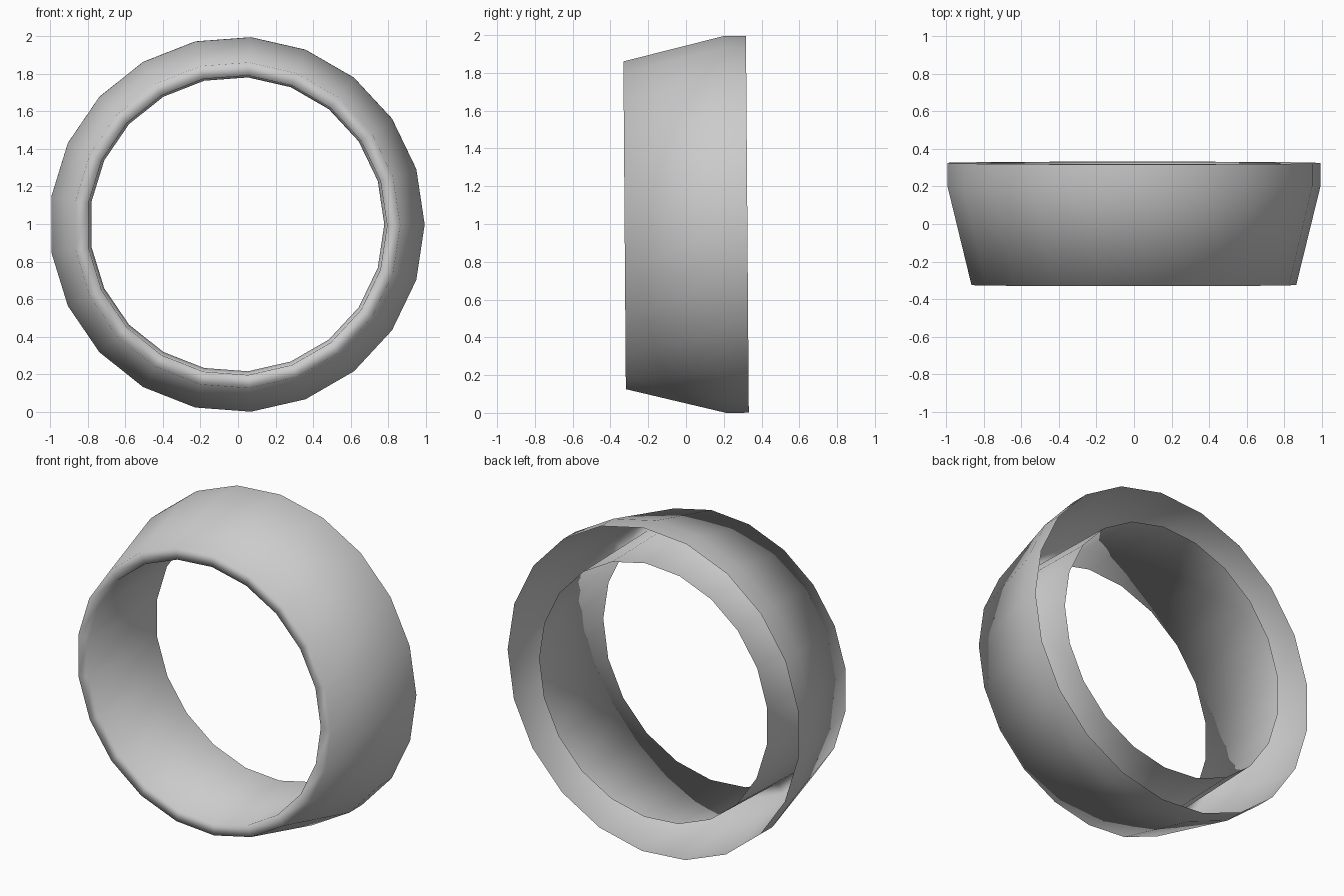
import bpy, bmesh, math
from mathutils import Matrix

if "Cube" in bpy.data.objects:
    bpy.data.objects.remove(bpy.data.objects["Cube"])

SIDES = 21
# (radius, y) section: inner wall, front lip, flared outer wall, straight back edge (open at the back)
PROFILE = [(0.785, 0.325), (0.80, -0.325), (0.87, -0.325), (1.0, 0.205), (1.0, 0.325)]

# Ring: revolve the section around the y axis
bm = bmesh.new()
loops = []
for r, y in PROFILE:
    loops.append([bm.verts.new((r * math.cos(a), y, r * math.sin(a)))
                  for a in (2 * math.pi * i / SIDES for i in range(SIDES))])
for a, b in zip(loops, loops[1:]):
    for i in range(SIDES):
        j = (i + 1) % SIDES
        bm.faces.new((a[i], b[i], b[j], a[j])).smooth = True
bmesh.ops.recalc_face_normals(bm, faces=bm.faces)

# Outer wall must face away from the axis
outer = max(bm.faces, key=lambda f: f.calc_center_median().xz.length)
c = outer.calc_center_median()
if outer.normal.x * c.x + outer.normal.z * c.z < 0:
    bmesh.ops.reverse_faces(bm, faces=bm.faces)

# Slight lean, then stand on the ground and centre
bm.transform(Matrix.Translation((-0.0055, 0, 1.0)) @ Matrix.Rotation(math.radians(0.43), 4, 'X'))
low = min(v.co.z for v in bm.verts)
bm.transform(Matrix.Translation((0, 0, -low)))

mesh = bpy.data.meshes.new("ring")
bm.to_mesh(mesh)
bm.free()
ring = bpy.data.objects.new("ring", mesh)
bpy.context.collection.objects.link(ring)
